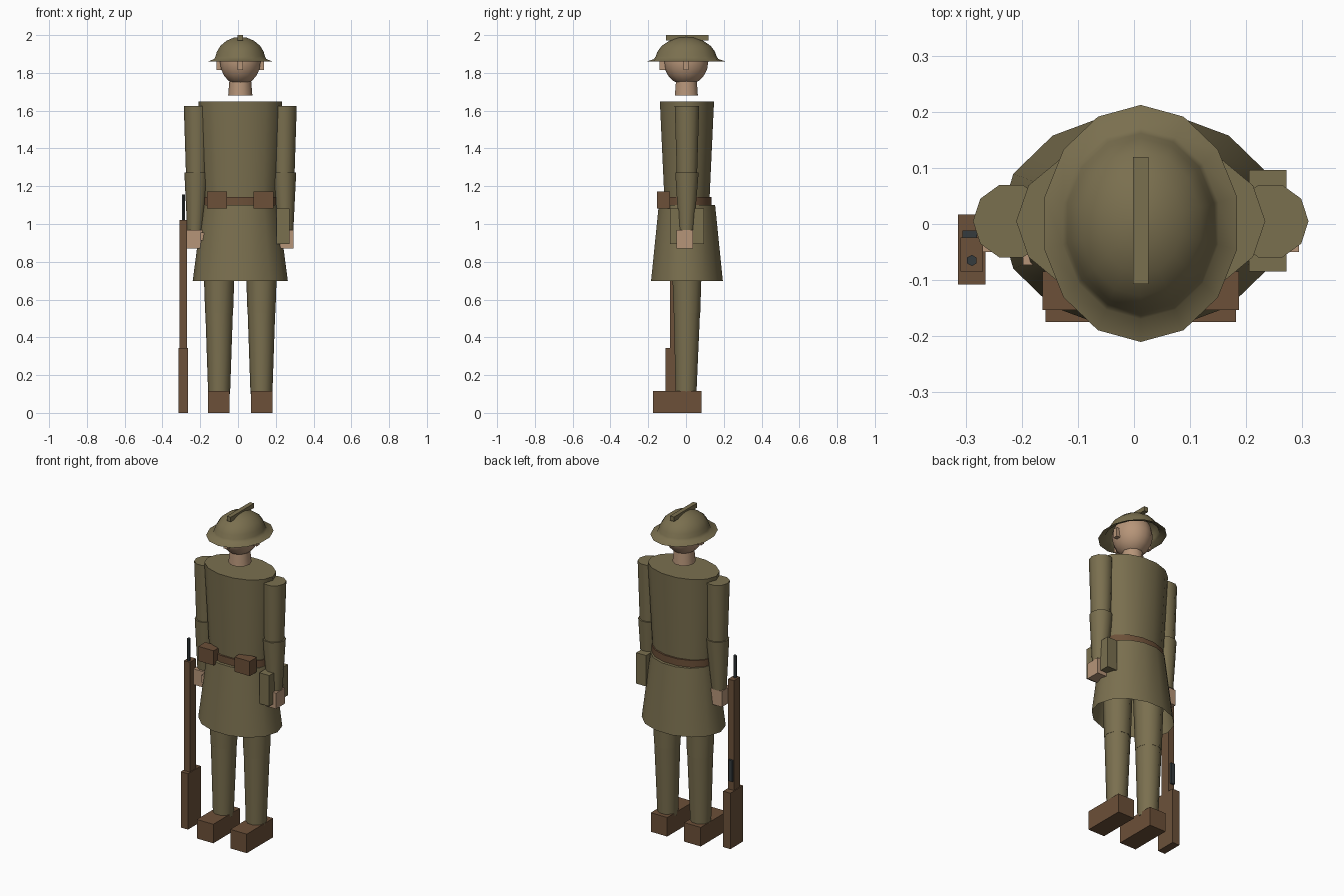
import bpy, bmesh, math

if "Cube" in bpy.data.objects:
    bpy.data.objects.remove(bpy.data.objects["Cube"])

CX, CY = 0.012, 0.005  # body axis


def material(name, rgb):
    m = bpy.data.materials.new(name)
    m.diffuse_color = (*rgb, 1)
    m.use_nodes = True
    m.node_tree.nodes["Principled BSDF"].inputs["Base Color"].default_value = m.diffuse_color
    return m


KHAKI = material("khaki cloth", (0.195, 0.160, 0.078))
LEATHER = material("brown leather", (0.150, 0.080, 0.040))
WOOD = material("brown wood", (0.150, 0.083, 0.042))
SKIN = material("skin", (0.47, 0.30, 0.19))
METAL = material("dark metal", (0.035, 0.044, 0.048))


def finish(name, bm, mat, smooth=None):
    bmesh.ops.recalc_face_normals(bm, faces=bm.faces)
    me = bpy.data.meshes.new(name)
    bm.to_mesh(me)
    bm.free()
    me.materials.append(mat)
    ob = bpy.data.objects.new(name, me)
    bpy.context.collection.objects.link(ob)
    if smooth:
        bpy.ops.object.select_all(action='DESELECT')
        ob.select_set(True)
        bpy.context.view_layer.objects.active = ob
        bpy.ops.object.shade_smooth_by_angle(angle=math.radians(smooth))
    return ob


def tube(name, mat, rings, sides, phase=0.0, caps=(True, True)):
    """Stack of elliptical rings (cx, cy, z, rx, ry) from bottom to top."""
    bm = bmesh.new()
    loops = []
    for cx, cy, z, rx, ry in rings:
        angles = [phase + 2 * math.pi * i / sides for i in range(sides)]
        loops.append([bm.verts.new((cx + rx * math.cos(a), cy + ry * math.sin(a), z))
                      for a in angles])
    for lo, hi in zip(loops, loops[1:]):
        for i in range(sides):
            j = (i + 1) % sides
            bm.faces.new((lo[i], lo[j], hi[j], hi[i]))
    if caps[0]:
        bm.faces.new(loops[0][::-1])
    if caps[1]:
        bm.faces.new(loops[-1])
    return finish(name, bm, mat, 42)


def box(name, mat, x, y, z):
    """Box from (min, max) ranges."""
    bm = bmesh.new()
    bmesh.ops.create_cube(bm, size=1)
    for v in bm.verts:
        v.co = [(a + b) / 2 + c * abs(b - a) for (a, b), c in zip((x, y, z), v.co)]
    return finish(name, bm, mat)


def side_box(name, mat, s, x, y, z):
    """Box whose x range is measured outward from the body axis."""
    return box(name, mat, (CX + s * x[0], CX + s * x[1]), y, z)


# Coat: torso, flared open skirt and belt
tube("coat_body", KHAKI, [(CX, CY, 1.10, 0.192, 0.121), (CX, CY, 1.648, 0.222, 0.147)], 14)
tube("coat_skirt", KHAKI, [(CX, CY, 0.697, 0.252, 0.195), (CX, CY, 1.10, 0.199, 0.153)], 14,
     caps=(False, True))
tube("belt", LEATHER, [(CX, CY, 1.10, 0.198, 0.134), (CX, CY, 1.142, 0.198, 0.134)], 14)

# Neck and head
tube("neck", SKIN, [(CX, 0.002, 1.68, 0.064, 0.064), (CX, 0.002, 1.77, 0.057, 0.057)], 10)
bm = bmesh.new()
bmesh.ops.create_uvsphere(bm, u_segments=14, v_segments=10, radius=1)
for v in bm.verts:
    v.co = (CX + v.co.x * 0.110, v.co.y * 0.118, 1.86 + v.co.z * 0.125)
finish("head", bm, SKIN, 42)
box("nose", SKIN, (CX - 0.014, CX + 0.014), (-0.14, -0.09), (1.815, 1.87))

# Helmet: open shell with wide brim, and crest
shell = [(0.176, 1.860), (0.142, 1.873), (0.134, 1.888), (0.127, 1.912), (0.108, 1.943),
         (0.075, 1.970), (0.037, 1.986), (0.004, 1.990)]
tube("helmet", KHAKI, [(CX, 0.001, z, r, r * 1.2) for r, z in shell], 14,
     phase=math.pi / 2, caps=(False, True))
box("helmet_crest", KHAKI, (CX - 0.0135, CX + 0.0135), (-0.107, 0.119), (1.972, 2.0))

# Paired parts
for s, side in ((-1, "right"), (1, "left")):
    ax = CX + s * 0.231
    lx = CX + s * 0.112
    side_box(side + "_ear", SKIN, s, (0.09, 0.125), (-0.014, 0.014), (1.815, 1.87))
    tube(side + "_upper_arm", KHAKI, [(ax, CY, 1.25, 0.056, 0.056),
                                      (ax, CY, 1.624, 0.068, 0.068)], 10)
    tube(side + "_forearm", KHAKI, [(ax + s * 0.008, 0.002, 0.967, 0.042, 0.042),
                                    (ax, CY, 1.272, 0.065, 0.065)], 10)
    side_box(side + "_hand", SKIN, s, (0.197, 0.282), (-0.05, 0.037), (0.87, 0.967))
    side_box(side + "_thumb", SKIN, s, (0.188, 0.21), (-0.073, -0.03), (0.912, 0.955))
    tube(side + "_thigh", KHAKI, [(lx, CY, 0.53, 0.074, 0.074), (lx, CY, 1.0, 0.090, 0.090)], 10)
    tube(side + "_calf", KHAKI, [(lx, 0.0, 0.10, 0.058, 0.058), (lx, CY, 0.54, 0.073, 0.073)], 10)
    side_box(side + "_boot", LEATHER, s, (0.058, 0.170), (-0.175, 0.083), (0.0, 0.117))
    side_box(side + "_pouch", LEATHER, s, (0.071, 0.175), (-0.153, -0.085), (1.083, 1.173))

# Bag on the hip
box("hip_bag", KHAKI, (0.205, 0.272), (-0.085, 0.096), (0.893, 1.083))

# Rifle standing by the hand
box("rifle_butt", WOOD, (-0.314, -0.265), (-0.108, 0.017), (0.0, 0.344))
box("rifle_stock", WOOD, (-0.309, -0.269), (-0.085, -0.024), (0.34, 1.02))
box("rifle_bolt", METAL, (-0.306, -0.280), (-0.06, -0.012), (0.40, 0.53))
tube("rifle_barrel", METAL, [(-0.289, -0.065, 1.0, 0.01, 0.01),
                             (-0.289, -0.065, 1.155, 0.01, 0.01)], 6, phase=math.pi / 6)
